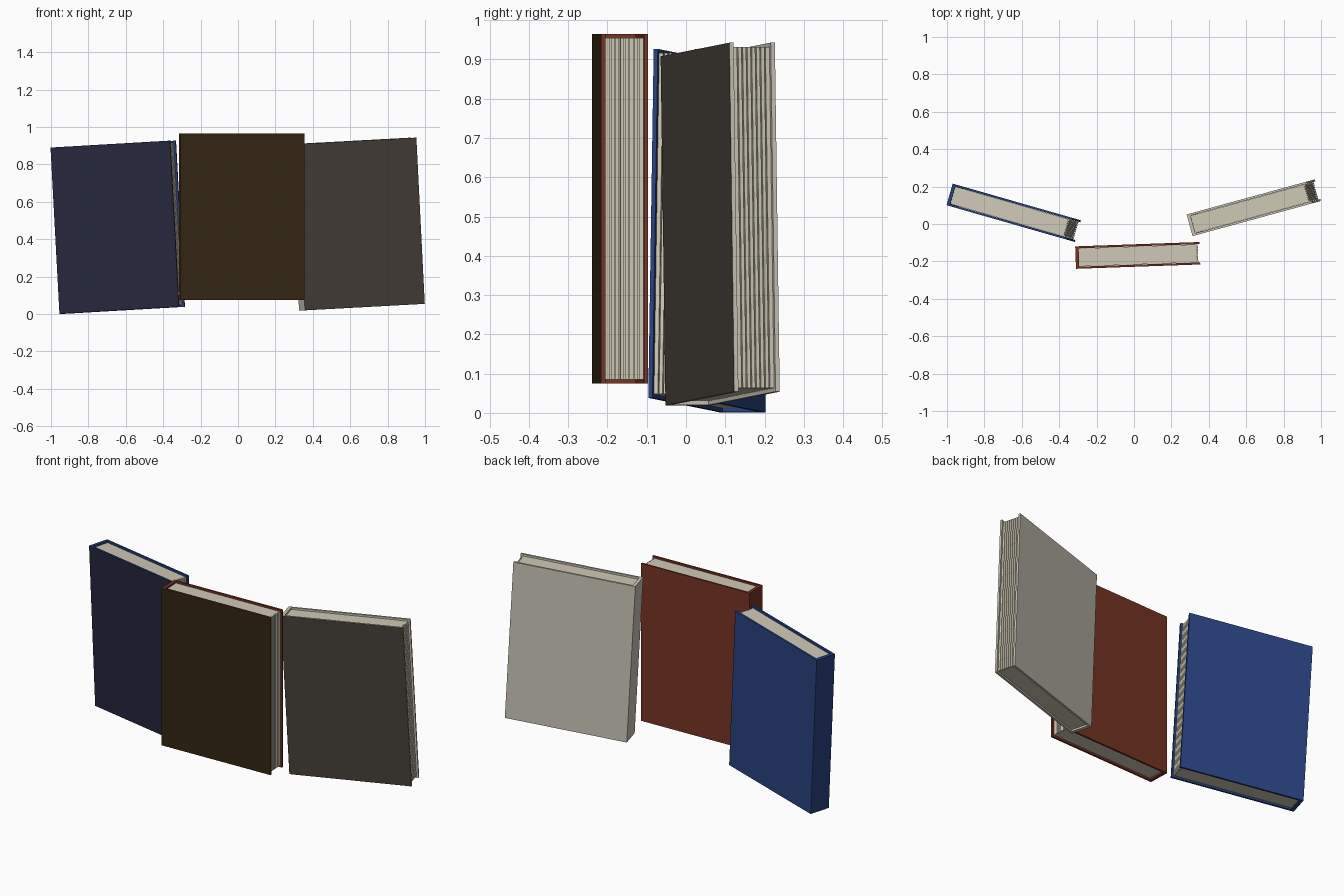
import bpy
import bmesh
from math import radians

cube = bpy.data.objects.get("Cube")
if cube:
    bpy.data.objects.remove(cube, do_unlink=True)

WIDTH, THICK, HEIGHT = 0.665, 0.12, 0.89
BOARD, SPINE, INSET = 0.011, 0.018, 0.01
LEAVES = 8


def linear(c):
    return c / 12.92 if c <= 0.04045 else ((c + 0.055) / 1.055) ** 2.4


def material(name, hex_code):
    rgb = [linear(int(hex_code[i:i + 2], 16) / 255) for i in (0, 2, 4)]
    mat = bpy.data.materials.new(name)
    mat.use_nodes = True
    mat.diffuse_color = (*rgb, 1)
    bsdf = mat.node_tree.nodes["Principled BSDF"]
    bsdf.inputs["Base Color"].default_value = (*rgb, 1)
    bsdf.inputs["Roughness"].default_value = 0.8
    return mat


def extrude_outline(name, outline, height, mats, placing):
    """Stand a plan outline up as a prism centred on its own origin."""
    bm = bmesh.new()
    base = bm.faces.new([bm.verts.new((x, y, -height / 2)) for x, y in outline])
    result = bmesh.ops.extrude_face_region(bm, geom=[base])
    top = [v for v in result["geom"] if isinstance(v, bmesh.types.BMVert)]
    bmesh.ops.translate(bm, verts=top, vec=(0, 0, height))
    bmesh.ops.recalc_face_normals(bm, faces=bm.faces)
    # The outer front board takes the second colour
    for face in bm.faces:
        outer = face.calc_center_median().y < -THICK / 2 + 0.001
        if outer and face.normal.y < -0.9 and len(mats) > 1:
            face.material_index = 1
    mesh = bpy.data.meshes.new(name)
    bm.to_mesh(mesh)
    bm.free()
    for mat in mats:
        mesh.materials.append(mat)
    obj = bpy.data.objects.new(name, mesh)
    location, roll, turn = placing
    obj.location = location
    obj.rotation_euler = (0, radians(roll), radians(turn))
    bpy.context.collection.objects.link(obj)


def cover_outline():
    w, t = WIDTH / 2, THICK / 2
    return [(-w, -t), (w, -t), (w, -t + BOARD), (-w + SPINE, -t + BOARD),
            (-w + SPINE, t - BOARD), (w, t - BOARD), (w, t), (-w, t)]


def page_outline():
    # Leaf bundles separated by narrow grooves along the fore edge
    back, fore = -WIDTH / 2 + SPINE, WIDTH / 2 - INSET
    half = THICK / 2 - BOARD - 0.001
    step, groove = 2 * half / LEAVES, 0.0015
    points = [(back, half), (back, -half)]
    for i in range(LEAVES):
        low = -half + i * step
        high = low + step
        if i:
            points += [(fore - 0.008, low + groove), (fore, low + groove)]
        else:
            points.append((fore, low))
        if i < LEAVES - 1:
            points += [(fore, high - groove), (fore - 0.008, high - groove)]
        else:
            points.append((fore, high))
    return points


paper = material("page cream", "CFC9B6")
books = [
    ("left_book", material("blue cloth", "28427F"), material("dark navy", "25263C"),
     ((-0.643, 0.06, 0.464), -3.2, -16)),
    ("middle_book", material("rust red cloth", "773425"), material("dark brown", "332512"),
     ((0.02, -0.168, 0.52), 0, 2)),
    ("right_book", material("ivory cloth", "CAC5B7"), material("charcoal brown", "443E38"),
     ((0.64, 0.087, 0.481), -3, 15.3)),
]

for name, cloth, front, placing in books:
    extrude_outline(name + "_cover", cover_outline(), HEIGHT, [cloth, front], placing)
    extrude_outline(name + "_pages", page_outline(), HEIGHT - 2 * INSET, [paper], placing)
